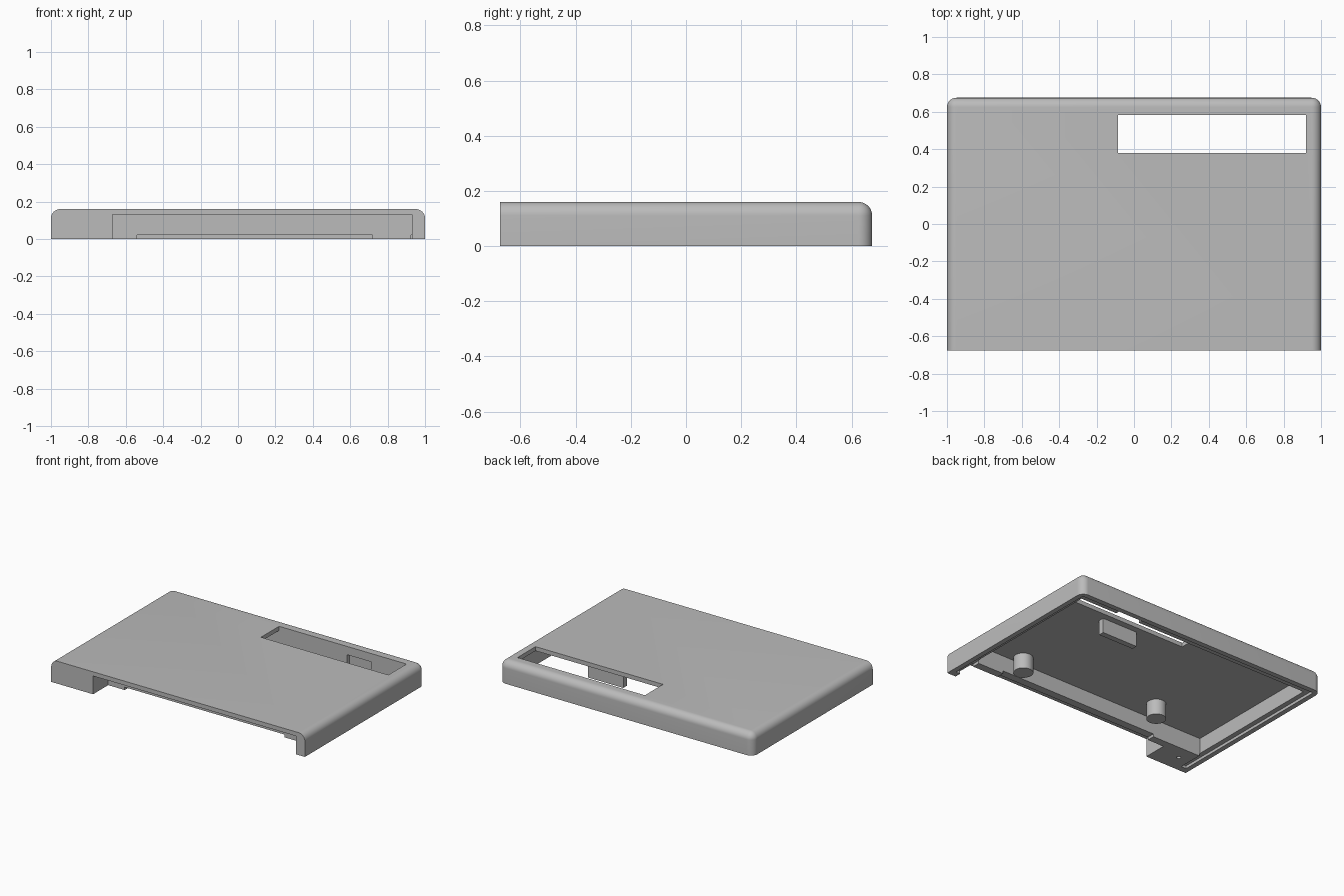
import bpy, bmesh
from mathutils import Matrix, Vector

if "Cube" in bpy.data.objects:
    bpy.data.objects.remove(bpy.data.objects["Cube"], do_unlink=True)

grey = bpy.data.materials.new("plain_grey")
grey.use_nodes = True
colour = (0.5, 0.5, 0.5, 1)
grey.diffuse_color = colour
grey.node_tree.nodes["Principled BSDF"].inputs["Base Color"].default_value = colour

W, D, H = 1.0, 0.675, 0.16      # half width, half depth, height
CEIL = 0.13                     # underside of the top plate
ROUND = 0.05                    # edge radius
LEDGE = 0.02                    # depth of the rim step


def finish(bm, name):
    mesh = bpy.data.meshes.new(name)
    bm.to_mesh(mesh)
    bm.free()
    mesh.materials.append(grey)
    obj = bpy.data.objects.new(name, mesh)
    bpy.context.collection.objects.link(obj)
    return obj


def box_mesh(x, y, z):
    bm = bmesh.new()
    size = Vector((x[1] - x[0], y[1] - y[0], z[1] - z[0]))
    mid = Vector((sum(x), sum(y), sum(z))) / 2
    bmesh.ops.create_cube(bm, size=1, matrix=Matrix.Translation(mid) @ Matrix.Diagonal(size.to_4d()))
    return bm


def box(name, x, y, z):
    return finish(box_mesh(x, y, z), name)


def cylinder(name, x, y, z, radius):
    bm = bmesh.new()
    bmesh.ops.create_cone(bm, cap_ends=True, segments=40, radius1=radius, radius2=radius,
                          depth=z[1] - z[0], matrix=Matrix.Translation((x, y, sum(z) / 2)))
    return finish(bm, name)


def activate(obj):
    bpy.ops.object.select_all(action='DESELECT')
    obj.select_set(True)
    bpy.context.view_layer.objects.active = obj


def cut(target, cutter):
    mod = target.modifiers.new("cut", 'BOOLEAN')
    mod.operation, mod.solver, mod.object = 'DIFFERENCE', 'EXACT', cutter
    activate(target)
    bpy.ops.object.modifier_apply(modifier=mod.name)
    bpy.data.objects.remove(cutter, do_unlink=True)


# Cover shell: rounded on the sides, back and top, flat at the front and bottom
bm = box_mesh((-W, W), (-D, D), (0, H))
soft = []
for e in bm.edges:
    m = (e.verts[0].co + e.verts[1].co) / 2
    if m.y > -D + 0.01 and m.z > 0.01 and (m.z > H - 0.01 or m.y > D - 0.01):
        soft.append(e)
bmesh.ops.bevel(bm, geom=soft, offset=ROUND, segments=10, profile=0.5, affect='EDGES')
shell = finish(bm, "cover_shell")

# Main cavity, front recess, low notch between them, and slot in the top
cut(shell, box("cavity", (-0.93, 0.93), (-0.45, 0.585), (-1, CEIL)))
cut(shell, box("front_recess", (-0.67, 0.93), (-1, -0.505), (-1, CEIL)))
cut(shell, box("front_notch", (-0.54, 0.72), (-0.55, -0.4), (-1, LEDGE)))
cut(shell, box("top_slot", (-0.085, 0.92), (0.38, 0.584), (0.1, 1)))
cut(shell, box("back_wall_notch", (0.45, 0.64), (0.5, 0.615), (-1, 0.1)))

# Stepped rim along both sides and the back
for side in (-1, 1):
    xs = sorted((side * 0.965, side * 0.925))
    cut(shell, box("side_ledge", xs, (-0.63, 0.64), (-1, LEDGE)))
cut(shell, box("back_ledge", (-0.964, 0.964), (0.58, 0.639), (-1, LEDGE)))

# Screw hole in the solid front corner
cut(shell, cylinder("screw_hole", -0.836, -0.55, (-0.1, 0.08), 0.014))

# Pegs and a support rib hanging from the ceiling
left_peg = cylinder("left_peg", 0.605, -0.385, (0.02, CEIL + 0.01), 0.064)
right_peg = cylinder("right_peg", -0.43, -0.29, (0.02, CEIL + 0.01), 0.064)
box("support_rib", (0.26, 0.54), (0.295, 0.335), (0.025, CEIL + 0.01))

for obj in (shell, left_peg, right_peg):
    activate(obj)
    bpy.ops.object.shade_smooth_by_angle(angle=0.55)
